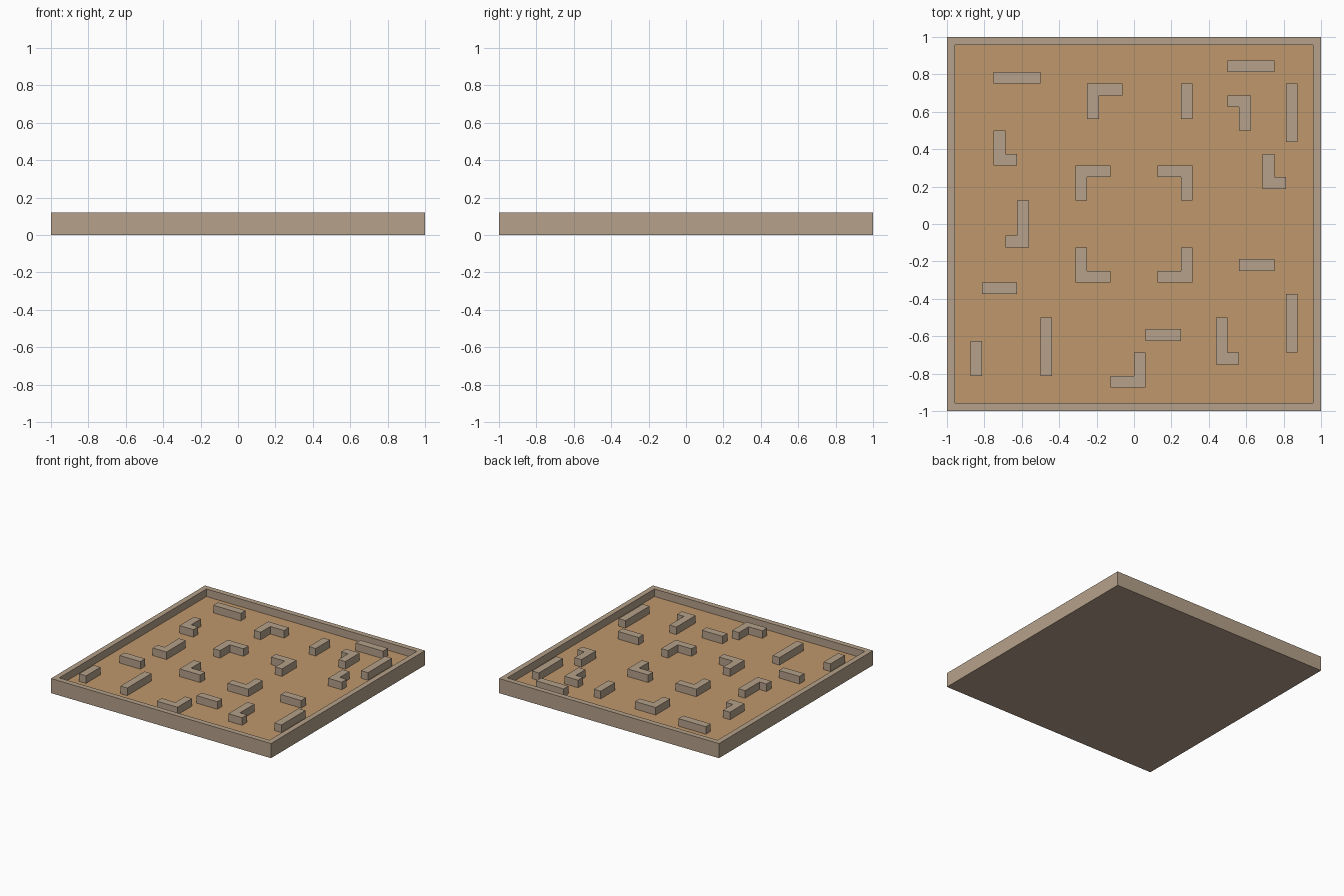
import bpy, bmesh

if "Cube" in bpy.data.objects:
    bpy.data.objects.remove(bpy.data.objects["Cube"])

U = 1 / 16           # layout unit
TOP, FLOOR = 0.12, 0.058


def material(name, rgb):
    m = bpy.data.materials.new(name)
    m.diffuse_color = (*rgb, 1)
    m.use_nodes = True
    m.node_tree.nodes["Principled BSDF"].inputs["Base Color"].default_value = m.diffuse_color
    return m


stone = material("taupe stone", (0.46, 0.355, 0.255))
sand = material("sandy floor", (0.53, 0.315, 0.15))


def extruded(name, outline, z0, z1):
    """Upright prism from an outline in layout units; returns its object."""
    bm = bmesh.new()
    face = bm.faces.new([bm.verts.new((x * U, y * U, z0)) for x, y in outline])
    top = bmesh.ops.extrude_face_region(bm, geom=[face])["geom"]
    verts = [v for v in top if isinstance(v, bmesh.types.BMVert)]
    bmesh.ops.translate(bm, verts=verts, vec=(0, 0, z1 - z0))
    bmesh.ops.recalc_face_normals(bm, faces=bm.faces)
    me = bpy.data.meshes.new(name)
    bm.to_mesh(me)
    bm.free()
    me.materials.append(stone)
    ob = bpy.data.objects.new(name, me)
    bpy.context.collection.objects.link(ob)
    return ob


def rect(x0, y0, x1, y1):
    return [(x0, y0), (x1, y0), (x1, y1), (x0, y1)]


def corner(cx, cy, dx, dy):
    """L outline: outer corner at (cx, cy), signed arm lengths dx and dy, one unit thick."""
    sx, sy = (1 if dx > 0 else -1), (1 if dy > 0 else -1)
    return [(cx, cy), (cx + dx, cy), (cx + dx, cy + sy),
            (cx + sx, cy + sy), (cx + sx, cy + dy), (cx, cy + dy)]


# Tray: block with its top inset to leave the rim, then sunk to the floor
tray = extruded("tray", rect(-16, -16, 16, 16), 0, TOP)
tray.data.materials.append(sand)
bm = bmesh.new()
bm.from_mesh(tray.data)
top = next(f for f in bm.faces if f.normal.z > 0.9)
bmesh.ops.inset_region(bm, faces=[top], thickness=U)
floor = bmesh.ops.extrude_face_region(bm, geom=[top])["geom"]
bmesh.ops.translate(bm, verts=[v for v in floor if isinstance(v, bmesh.types.BMVert)],
                    vec=(0, 0, FLOOR - TOP))
if top.is_valid:
    bm.faces.remove(top)
bmesh.ops.recalc_face_normals(bm, faces=bm.faces)
for f in bm.faces:
    z = f.calc_center_median().z
    f.material_index = int(abs(f.normal.z) > 0.9 and abs(z - FLOOR) < 0.001)
bm.to_mesh(tray.data)
bm.free()

# Straight walls
bars = [(-12, 12, -8, 13), (8, 13, 12, 14), (4, 9, 5, 12), (13, 7, 14, 12),
        (9, -4, 12, -3), (-13, -6, -10, -5), (-14, -13, -13, -10),
        (-8, -13, -7, -8), (1, -10, 4, -9), (13, -11, 14, -6)]
for b in bars:
    extruded("straight_wall", rect(*b), FLOOR, TOP)

# Corner walls scattered over the floor
corners = [(-4, 12, 3, -3), (10, 11, -2, -3), (-12, 5, 2, 3), (11, 3, 2, 3),
           (-9, -2, -2, 4), (7, -12, 2, 4), (1, -14, -3, 3)]
# Four corners framing the centre
corners += [(5 * sx, 5 * sy, -3 * sx, -3 * sy) for sx in (-1, 1) for sy in (-1, 1)]
for c in corners:
    extruded("corner_wall", corner(*c), FLOOR, TOP)
